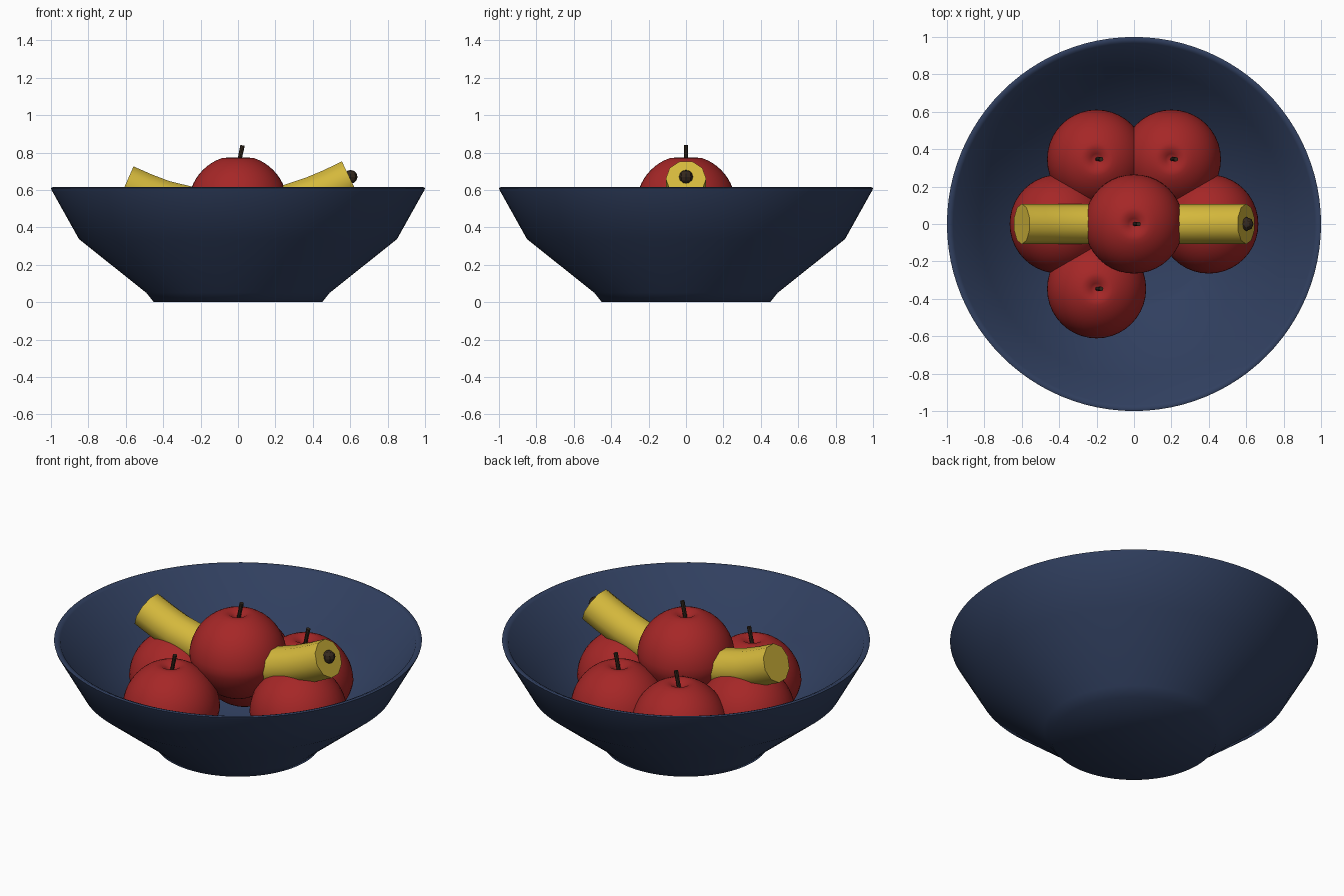
import bpy, bmesh
from math import sin, cos, pi, exp, radians
from mathutils import Vector, Matrix

if "Cube" in bpy.data.objects:
    bpy.data.objects.remove(bpy.data.objects["Cube"])


def material(name, colour):
    m = bpy.data.materials.new(name)
    m.use_nodes = True
    m.diffuse_color = (*colour, 1)
    bsdf = m.node_tree.nodes["Principled BSDF"]
    bsdf.inputs["Base Color"].default_value = (*colour, 1)
    bsdf.inputs["Roughness"].default_value = 0.6
    return m


navy = material("navy_glaze", (0.03, 0.05, 0.115))
red = material("apple_red", (0.38, 0.02, 0.02))
yellow = material("banana_yellow", (0.66, 0.48, 0.045))
brown = material("dark_brown", (0.035, 0.022, 0.013))


def finish(bm, name, mat, angle, location=(0, 0, 0)):
    bmesh.ops.recalc_face_normals(bm, faces=bm.faces)
    mesh = bpy.data.meshes.new(name)
    bm.to_mesh(mesh)
    bm.free()
    mesh.materials.append(mat)
    ob = bpy.data.objects.new(name, mesh)
    ob.location = location
    bpy.context.collection.objects.link(ob)
    bpy.ops.object.select_all(action="DESELECT")
    ob.select_set(True)
    bpy.context.view_layer.objects.active = ob
    bpy.ops.object.shade_smooth_by_angle(angle=radians(angle))
    return ob


def lathe(profile, steps):
    """Turn a list of (radius, height) points about the z axis."""
    bm = bmesh.new()
    verts = [bm.verts.new((r, 0, z)) for r, z in profile]
    edges = [bm.edges.new(pair) for pair in zip(verts, verts[1:])]
    bmesh.ops.spin(bm, geom=verts + edges, cent=(0, 0, 0), axis=(0, 0, 1),
                   angle=2 * pi, steps=steps)
    bmesh.ops.remove_doubles(bm, verts=bm.verts, dist=0.0005)
    return bm


# Bowl: outer wall, rim, inner wall
bowl_profile = [(0, 0), (0.45, 0), (0.49, 0.05), (0.85, 0.337), (0.997, 0.6),
                (1.0, 0.61), (0.99, 0.615), (0.967, 0.605),
                (0.825, 0.35), (0.47, 0.075), (0.42, 0.045), (0, 0.045)]
finish(lathe(bowl_profile, 96), "bowl", navy, 60)


# Apples: five in a ring and one on top
def apple_profile(radius=0.265, count=28):
    points = []
    for i in range(count + 1):
        t = pi * i / count
        r = radius * sin(t) * (1 - 0.14 * max(0, -cos(t)))
        z = radius * cos(t)
        if z > 0:
            z -= 0.05 * exp(-(r / 0.04) ** 2)   # dimple around the stem
        else:
            z *= 0.91
        points.append((r, z))
    return points


def apple(name, location):
    finish(lathe(apple_profile(), 40), name, red, 60, location)
    bm = bmesh.new()
    bmesh.ops.create_cone(bm, cap_ends=True, segments=8, radius1=0.01,
                          radius2=0.012, depth=0.13,
                          matrix=Matrix.Translation((0.011, 0, 0.255))
                          @ Matrix.Rotation(radians(12), 4, "Y"))
    finish(bm, name + "_stem", brown, 30, location)


for n in range(5):
    a = n * pi / 3
    apple(f"ring_apple_{n + 1}", (0.4 * cos(a), 0.4 * sin(a), 0.287))
apple("top_apple", (0, 0, 0.52))

# Banana: ten-sided tube swept along an upturned spine
spine = [Vector((x, 0, z)) for x, z in (
    (-0.6, 0.632), (-0.5, 0.588), (-0.4, 0.55), (-0.25, 0.513), (-0.1, 0.493),
    (0.08, 0.49), (0.25, 0.52), (0.4, 0.57), (0.5, 0.612), (0.6, 0.66))]
sides = 10
bm = bmesh.new()
rings = []
for i, p in enumerate(spine):
    along = (spine[min(i + 1, len(spine) - 1)] - spine[max(i - 1, 0)]).normalized()
    up = Vector((-along.z, 0, along.x))
    rings.append([bm.verts.new(p + 0.108 * (Vector((0, cos(a), 0)) + up * sin(a)))
                  for a in (2 * pi * k / sides for k in range(sides))])
for near, far in zip(rings, rings[1:]):
    for k in range(sides):
        j = (k + 1) % sides
        bm.faces.new((near[k], near[j], far[j], far[k]))
bm.faces.new(rings[0])
bm.faces.new(rings[-1])
finish(bm, "banana", yellow, 40)

# Dark knob on the banana's end
bm = bmesh.new()
bmesh.ops.create_uvsphere(bm, u_segments=8, v_segments=6, radius=0.037)
finish(bm, "banana_tip", brown, 20, (0.602, 0, 0.67))
